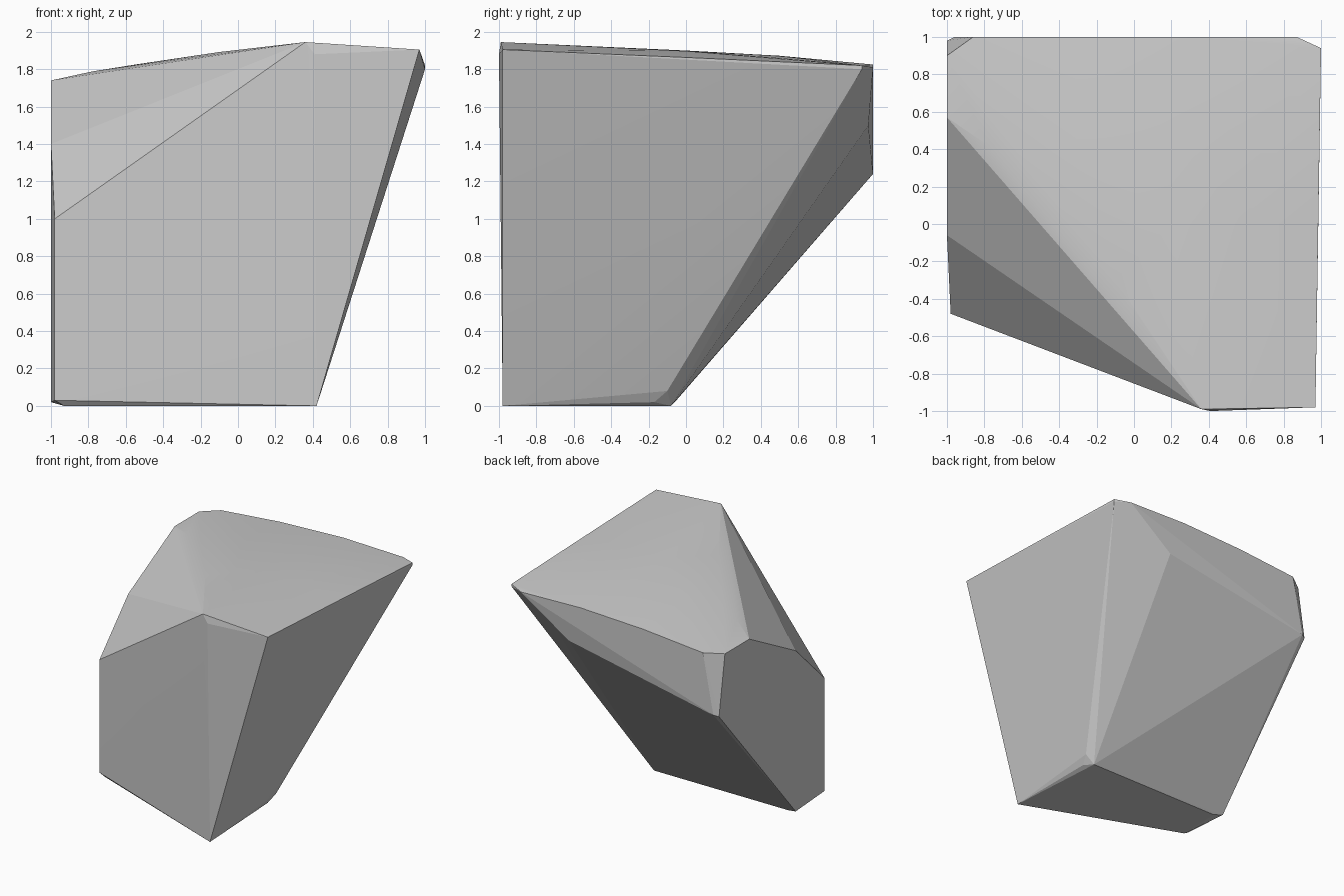
import bpy
import bmesh

if "Cube" in bpy.data.objects:
    bpy.data.objects.remove(bpy.data.objects["Cube"])

# Corner points of the faceted boulder, grouped by region
base = [(-0.93, -0.47, 0), (-0.92, -0.08, 0), (0.42, -0.98, 0), (0.36, -0.08, 0),
        (-0.98, -0.48, 0.03), (-1, -0.06, 0.02), (0.40, -0.17, 0.02), (0.43, -0.10, 0.08)]
left_side = [(-0.98, -0.48, 1.0), (-1, -0.06, 1.4), (-1, 0.57, 1.74),
             (-1, 0.90, 1.74), (-1, 0.98, 1.23)]
back_side = [(-0.96, 1, 1.24), (0.43, 0.975, 1.5), (-0.86, 1, 1.75),
             (-0.3, 1, 1.80), (0.3, 1, 1.825), (0.87, 1, 1.81)]
front_rim = [(0.36, -0.99, 1.945), (0.41, -1, 1.88), (0.97, -0.98, 1.905)]
right_rim = [(1, 0.94, 1.80), (1, 0.94, 1.83 - 0.01), (0.985, 0, 1.863)]
crown = [(-0.78, 0.42, 1.788), (-0.55, 0.28, 1.825), (-0.1, -0.3, 1.892),
         (0.2, 0, 1.9), (0.6, 0, 1.897), (-0.3, 0.45, 1.85),
         (0.2, 0.5, 1.872), (0.7, 0.5, 1.86)]

# Wrap the points in a convex shell
bm = bmesh.new()
for p in base + left_side + back_side + front_rim + right_rim + crown:
    bm.verts.new(p)
hull = bmesh.ops.convex_hull(bm, input=bm.verts[:])
loose = [v for v in bm.verts if not v.link_faces]
bmesh.ops.delete(bm, geom=loose, context='VERTS')
bmesh.ops.recalc_face_normals(bm, faces=bm.faces[:])

mesh = bpy.data.meshes.new("boulder")
bm.to_mesh(mesh)
bm.free()
boulder = bpy.data.objects.new("boulder", mesh)
bpy.context.collection.objects.link(boulder)

# Soften only the shallow facets, keep the broken edges crisp
bpy.context.view_layer.objects.active = boulder
boulder.select_set(True)
bpy.ops.object.shade_smooth_by_angle(angle=0.14)
